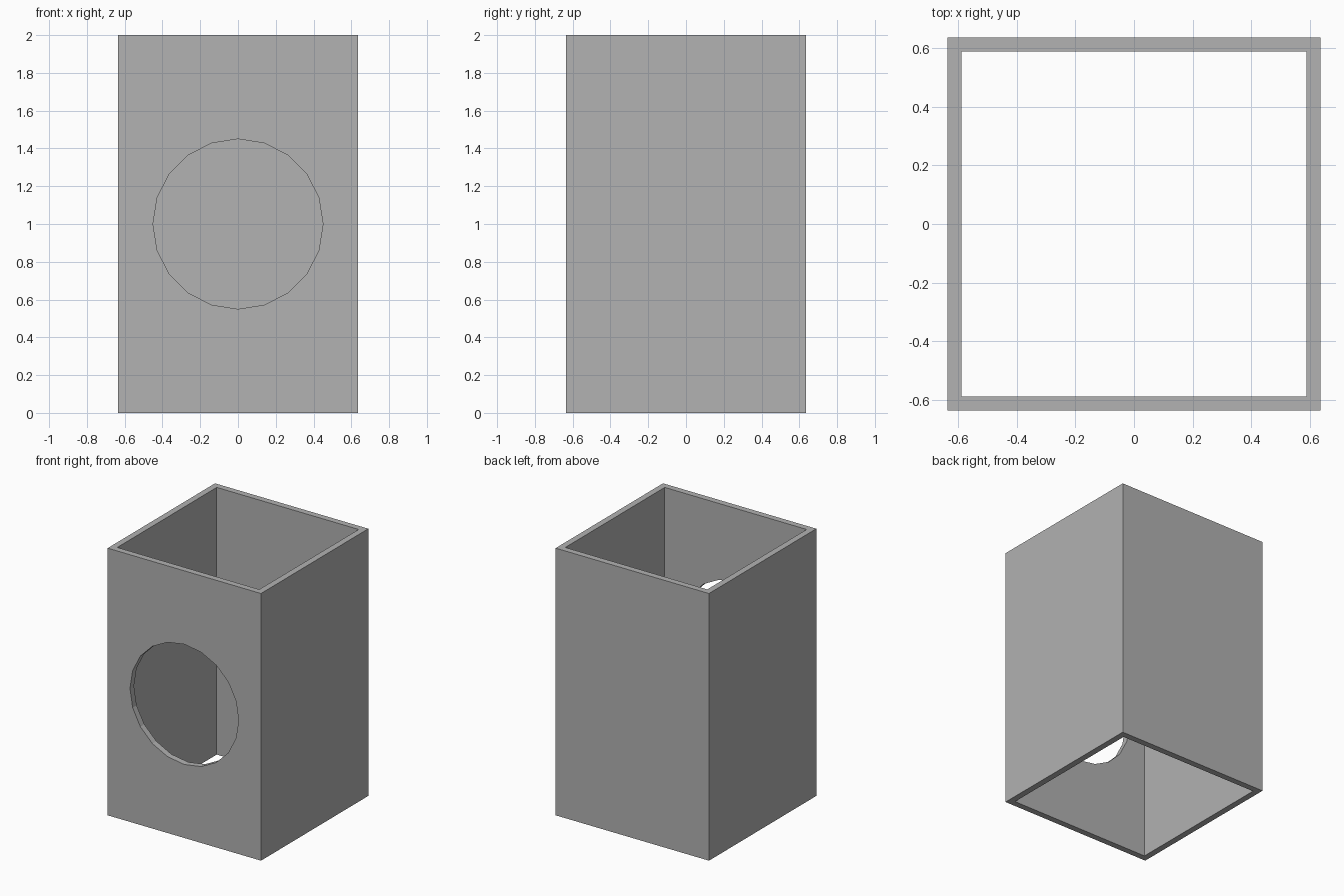
import bpy
import math

OUTER = 1.27      # outside width and depth
INNER = 1.176     # inside width and depth
HEIGHT = 2.0
HOLE_RADIUS = 0.45

cube = bpy.data.objects.get("Cube")
if cube:
    bpy.data.objects.remove(cube, do_unlink=True)

# Single grey material
grey = bpy.data.materials.new("plain grey")
grey.use_nodes = True
colour = (0.445, 0.445, 0.445, 1)
grey.diffuse_color = colour
grey.node_tree.nodes["Principled BSDF"].inputs["Base Color"].default_value = colour


def box(name, width, height):
    bpy.ops.mesh.primitive_cube_add(size=1, location=(0, 0, HEIGHT / 2))
    obj = bpy.context.object
    obj.name = name
    obj.scale = (width, width, height)
    bpy.ops.object.transform_apply(location=False, rotation=False, scale=True)
    obj.data.materials.append(grey)
    return obj


def cut(target, cutter):
    cutter.hide_render = True
    mod = target.modifiers.new("cut", 'BOOLEAN')
    mod.operation = 'DIFFERENCE'
    mod.solver = 'EXACT'
    mod.object = cutter
    bpy.context.view_layer.objects.active = target
    bpy.ops.object.modifier_apply(modifier=mod.name)
    bpy.data.objects.remove(cutter, do_unlink=True)


# Square tube, open at top and bottom
tube = box("square_tube", OUTER, HEIGHT)
cut(tube, box("bore_cutter", INNER, HEIGHT + 1))

# Round opening through the front wall only
bpy.ops.mesh.primitive_cylinder_add(
    vertices=20, radius=HOLE_RADIUS, depth=0.4,
    location=(0, -OUTER / 2, HEIGHT / 2), rotation=(math.pi / 2, 0, 0))
hole = bpy.context.object
hole.name = "hole_cutter"
hole.data.materials.append(grey)
cut(tube, hole)
